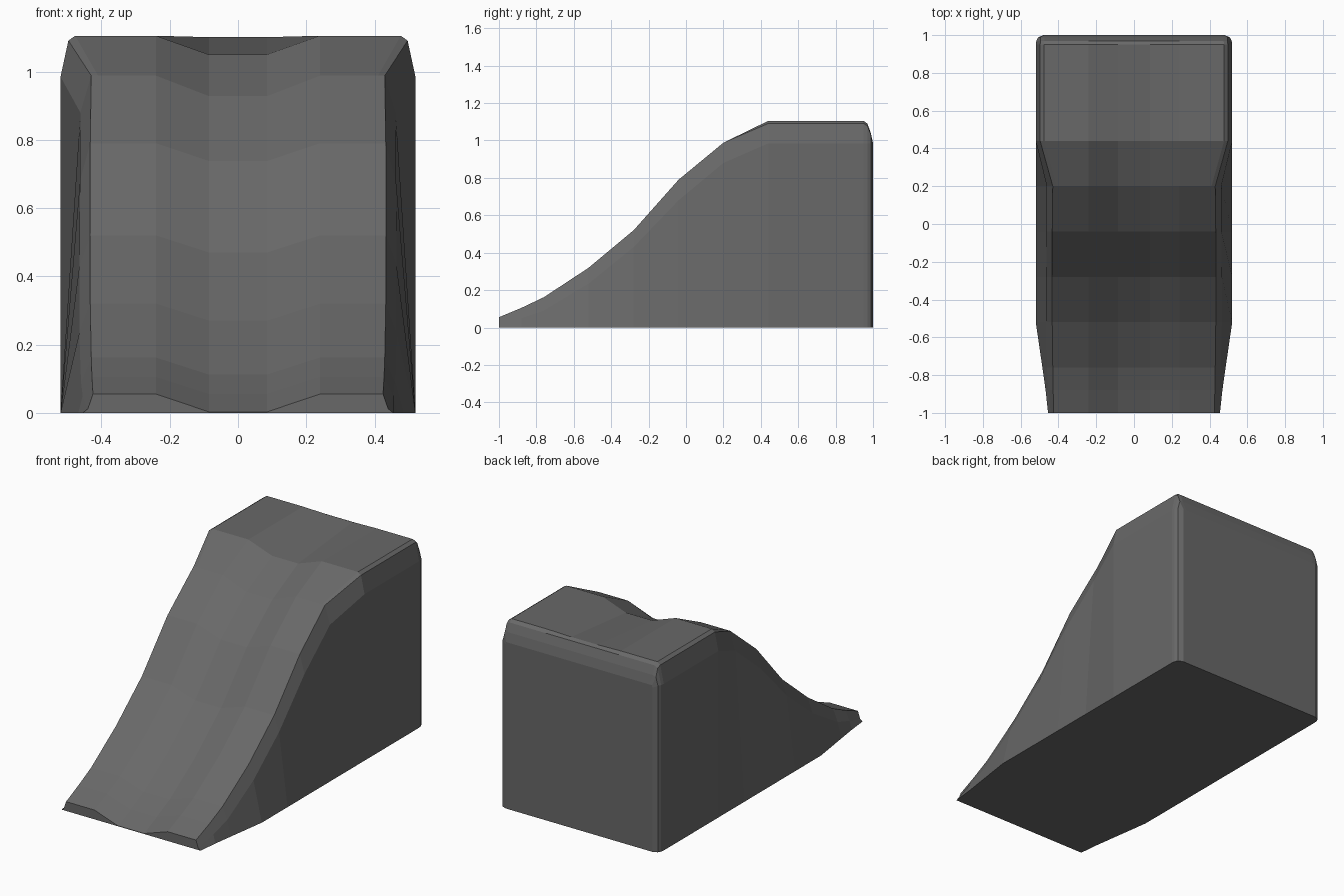
import bpy
import bmesh

cube = bpy.data.objects.get("Cube")
if cube:
    bpy.data.objects.remove(cube, do_unlink=True)

# One dark grey plastic
grey = bpy.data.materials.new("dark grey plastic")
grey.use_nodes = True
colour = (0.14, 0.14, 0.14, 1)
grey.diffuse_color = colour
grey.node_tree.nodes["Principled BSDF"].inputs["Base Color"].default_value = colour

# Cross-sections from front to back:
# y, base half width, shoulder half width, shoulder z, rim half width, rim z, groove depth, lip drop
SECTIONS = [
    (-1.0, .455, .44, .012, .425, .055, .052, 0),
    (-.88, .468, .455, .05, .428, .105, .05, 0),
    (-.76, .485, .46, .09, .43, .162, .05, 0),
    (-.52, .52, .465, .235, .433, .32, .05, 0),
    (-.28, .52, .465, .43, .433, .52, .05, 0),
    (-.04, .52, .463, .68, .433, .79, .052, 0),
    (.20, .52, .462, .88, .43, .988, .06, 0),
    (.44, .52, .52, .985, .497, 1.105, .055, .014),
    (.95, .52, .52, .985, .497, 1.105, .004, .014),
    (.97, .517, .517, .985, .494, 1.09, 0, .012),
    (.988, .508, .508, .985, .495, 1.04, 0, .008),
    (1.0, .48, .48, .97, .478, .985, 0, 0),
]


def half_section(base, shoulder, shoulder_z, rim, rim_z, groove, lip):
    """Right half of a cross-section, from the base up to the groove floor."""
    return [(base, 0), (shoulder, shoulder_z), (rim, rim_z - lip),
            (rim - .02, rim_z), (.24, rim_z), (.085, rim_z - groove)]


# Ramp body: loft mirrored sections along y
bm = bmesh.new()
rings = []
for y, *shape in SECTIONS:
    half = half_section(*shape)
    outline = half + [(-x, z) for x, z in reversed(half)]
    rings.append([bm.verts.new((x, y, z)) for x, z in outline])

for a, b in zip(rings, rings[1:]):
    for i in range(len(a)):
        j = (i + 1) % len(a)
        bm.faces.new((a[i], a[j], b[j], b[i]))
bm.faces.new(rings[0])
bm.faces.new(rings[-1])
bmesh.ops.recalc_face_normals(bm, faces=bm.faces)

mesh = bpy.data.meshes.new("ramp_body")
bm.to_mesh(mesh)
bm.free()
mesh.materials.append(grey)
ramp = bpy.data.objects.new("ramp_body", mesh)
bpy.context.collection.objects.link(ramp)
